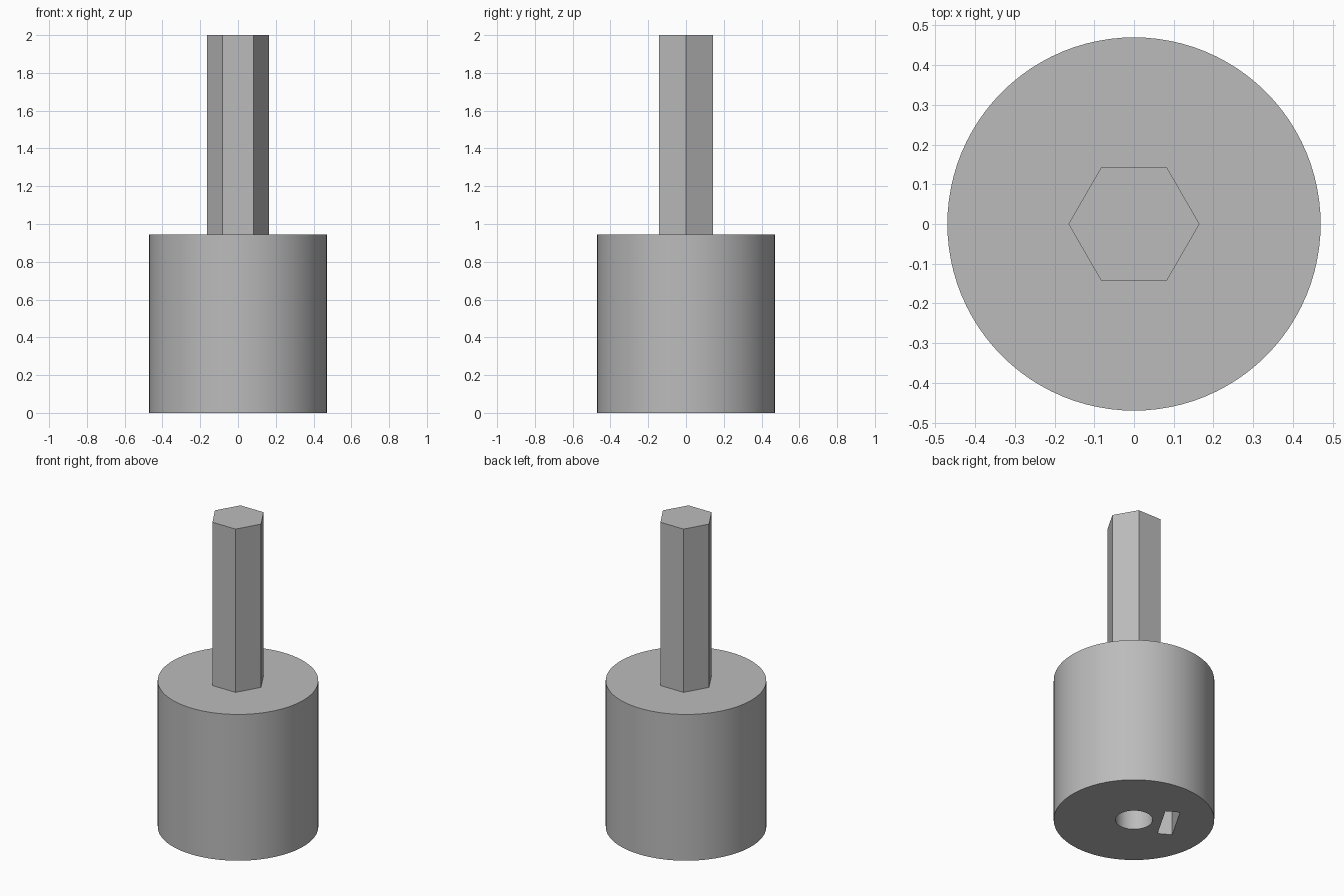
import bpy
import math

cube = bpy.data.objects.get("Cube")
if cube:
    bpy.data.objects.remove(cube, do_unlink=True)

BODY_R, BODY_H = 0.47, 0.945
SHANK_R, TOP = 0.165, 2.0
BORE_R, BORE_DEPTH = 0.109, 0.6
SLOT_ANGLE, SLOT_DIST = math.radians(150), 0.207
SLOT_THICK, SLOT_WIDE, SLOT_DEPTH = 0.087, 0.265, 0.4

# One plain grey for every part
grey = bpy.data.materials.new("plain grey")
grey.use_nodes = True
color = (0.5, 0.5, 0.5, 1)
grey.diffuse_color = color
grey.node_tree.nodes["Principled BSDF"].inputs["Base Color"].default_value = color


def prism(name, sides, radius, z0, z1):
    """Upright prism or cylinder with a corner on +x."""
    bpy.ops.mesh.primitive_cylinder_add(vertices=sides, radius=radius, depth=z1 - z0,
                                        location=(0, 0, (z0 + z1) / 2),
                                        rotation=(0, 0, math.pi / 2))
    obj = bpy.context.object
    obj.name = name
    obj.data.materials.append(grey)
    return obj


def cut(target, cutter):
    """Subtract the cutter from the target, then discard the cutter."""
    cutter.hide_render = True
    mod = target.modifiers.new("cut", "BOOLEAN")
    mod.operation = "DIFFERENCE"
    mod.solver = "EXACT"
    mod.object = cutter
    bpy.ops.object.select_all(action="DESELECT")
    target.select_set(True)
    bpy.context.view_layer.objects.active = target
    bpy.ops.object.modifier_apply(modifier=mod.name)
    bpy.data.objects.remove(cutter, do_unlink=True)


# Round body
body = prism("round_body", 96, BODY_R, 0, BODY_H)

# Blind shaft bore in the underside
cut(body, prism("bore_cutter", 64, BORE_R, -0.1, BORE_DEPTH))

# Nut slot beside the bore, facing it
bpy.ops.mesh.primitive_cube_add(
    size=1,
    location=(SLOT_DIST * math.cos(SLOT_ANGLE), SLOT_DIST * math.sin(SLOT_ANGLE),
              (SLOT_DEPTH - 0.1) / 2),
    rotation=(0, 0, SLOT_ANGLE))
slot = bpy.context.object
slot.name = "slot_cutter"
slot.scale = (SLOT_THICK, SLOT_WIDE, SLOT_DEPTH + 0.1)
slot.data.materials.append(grey)
cut(body, slot)
bpy.ops.object.shade_smooth_by_angle(angle=math.radians(30))

# Hexagonal drive shank
prism("hex_shank", 6, SHANK_R, BODY_H, TOP)
